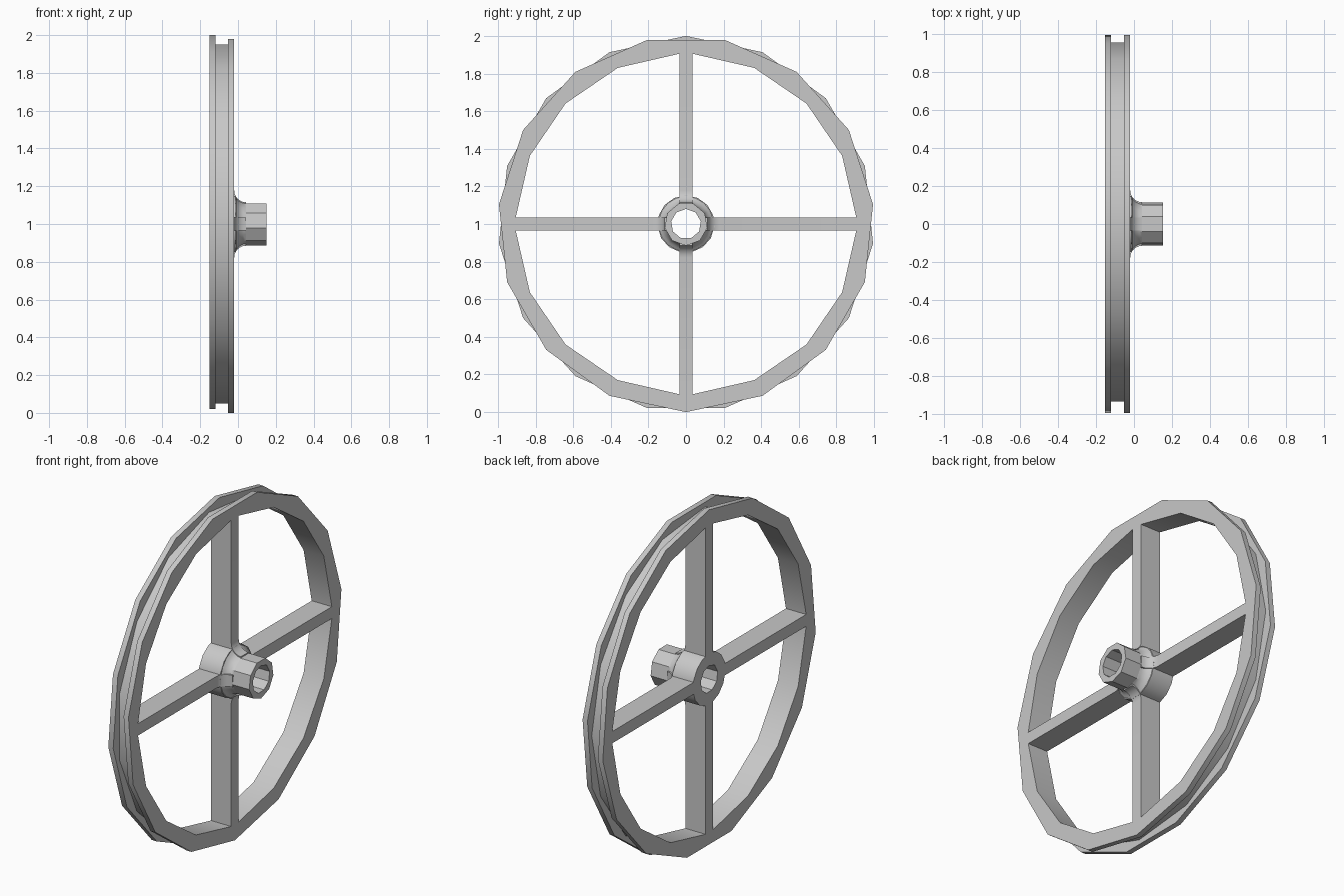
import bpy, bmesh
from math import sin, cos, radians, pi, asin

cube = bpy.data.objects.get("Cube")
if cube:
    bpy.data.objects.remove(cube, do_unlink=True)

# Single plain grey material
GREY = (0.58, 0.58, 0.58, 1)
mat = bpy.data.materials.new("plain_grey")
mat.use_nodes = True
mat.diffuse_color = GREY
mat.node_tree.nodes["Principled BSDF"].inputs["Base Color"].default_value = GREY

# Wheel dimensions (the axle runs along x at height 1)
BACK, GROOVE_A, GROOVE_B, FACE, BOSS_END = -0.152, -0.12, -0.052, -0.02, 0.152
SPOKE_HALF = 0.035
RIM_IN = 0.906
HUB_R, BOSS_R, BORE_R, FILLET = 0.152, 0.115, 0.08, 0.063


def polygon(radius, sides, start):
    """Corner points (y, z) of a regular polygon; start is in degrees."""
    return [(radius * cos(radians(start) + 2 * pi * i / sides),
             radius * sin(radians(start) + 2 * pi * i / sides)) for i in range(sides)]


def finish(name, bm):
    bmesh.ops.recalc_face_normals(bm, faces=bm.faces[:])
    mesh = bpy.data.meshes.new(name)
    bm.to_mesh(mesh)
    bm.free()
    mesh.materials.append(mat)
    obj = bpy.data.objects.new(name, mesh)
    bpy.context.collection.objects.link(obj)
    bpy.ops.object.select_all(action='DESELECT')
    obj.select_set(True)
    bpy.context.view_layer.objects.active = obj
    bpy.ops.object.shade_smooth_by_angle(angle=radians(30))
    return obj


def skin(bm, a, b):
    """Quads between two closed loops of equal length."""
    for i in range(len(a)):
        j = (i + 1) % len(a)
        bm.faces.new((a[i], a[j], b[j], b[i]))


def prism(name, x0, x1, *outlines):
    """Extrude an outline along x; any further outlines become holes."""
    bm = bmesh.new()
    ends = []
    for x in (x0, x1):
        loops = [[bm.verts.new((x, y, 1 + z)) for y, z in pts] for pts in outlines]
        edges = [bm.edges.new((lp[i - 1], lp[i])) for lp in loops for i in range(len(lp))]
        bmesh.ops.triangle_fill(bm, edges=edges, use_beauty=True, normal=(1, 0, 0))
        ends.append(loops)
    for a, b in zip(*ends):
        skin(bm, a, b)
    return finish(name, bm)


# Rim: two offset flanges with a groove between them
edge_angle = asin(SPOKE_HALF / RIM_IN)
step = (pi / 2 - 2 * edge_angle) / 4
opening = []
for quarter in range(4):
    for k in range(5):
        t = quarter * pi / 2 + edge_angle + k * step
        opening.append((RIM_IN * cos(t), RIM_IN * sin(t)))
prism("rim_back_flange", BACK, GROOVE_A, polygon(1, 15, 90), opening)
prism("rim_groove", GROOVE_A, GROOVE_B, polygon(0.955, 15, 0), opening)
prism("rim_front_flange", GROOVE_B, FACE, polygon(1, 15, -90), opening)

# Hub and boss, both pierced by the bore
bore = polygon(BORE_R, 9, 90)
joint = FACE + 0.008
prism("hub", BACK, joint, polygon(HUB_R, 15, 90), bore)
prism("boss", joint, BOSS_END, polygon(BOSS_R, 9, -90), bore)

# Concave fillet profile as (radius, x), from the hub face up to the boss
profile = []
for i in range(7):
    t = pi / 2 * (1 - i / 6)
    profile.append((BOSS_R + FILLET * (1 - cos(t)), FACE + FILLET * (1 - sin(t))))

# Flare between hub and boss, blending from round to the boss polygon
bm = bmesh.new()
previous = None
for r, x in [p for p in profile if p[0] < HUB_R]:
    blend = (x - joint) / (FACE + FILLET - joint)
    flat = 1 + (cos(pi / 9) - 1) * max(0, min(1, blend))
    ring = []
    for k, (y, z) in enumerate(polygon(r, 18, -90)):
        s = flat if k % 2 else 1
        ring.append(bm.verts.new((x, y * s, 1 + z * s)))
    if previous:
        skin(bm, previous, ring)
    previous = ring
finish("hub_flare", bm)

# Four spokes, each with a small fillet running up onto the boss
spoke_end = RIM_IN * cos(edge_angle)
section = ([(0.14, BACK), (spoke_end, BACK), (spoke_end, FACE)]
           + profile + [(0.105, FACE + FILLET), (0.105, FACE), (0.14, FACE)])
for n, label in enumerate(("left_side", "top", "right_side", "bottom")):
    c, s = round(cos(n * pi / 2)), round(sin(n * pi / 2))
    bm = bmesh.new()
    sides = [[bm.verts.new((x, r * c - w * s, 1 + r * s + w * c)) for r, x in section]
             for w in (-SPOKE_HALF, SPOKE_HALF)]
    skin(bm, *sides)
    for loop in sides:
        bm.faces.new(loop)
    finish("spoke_" + label, bm)
